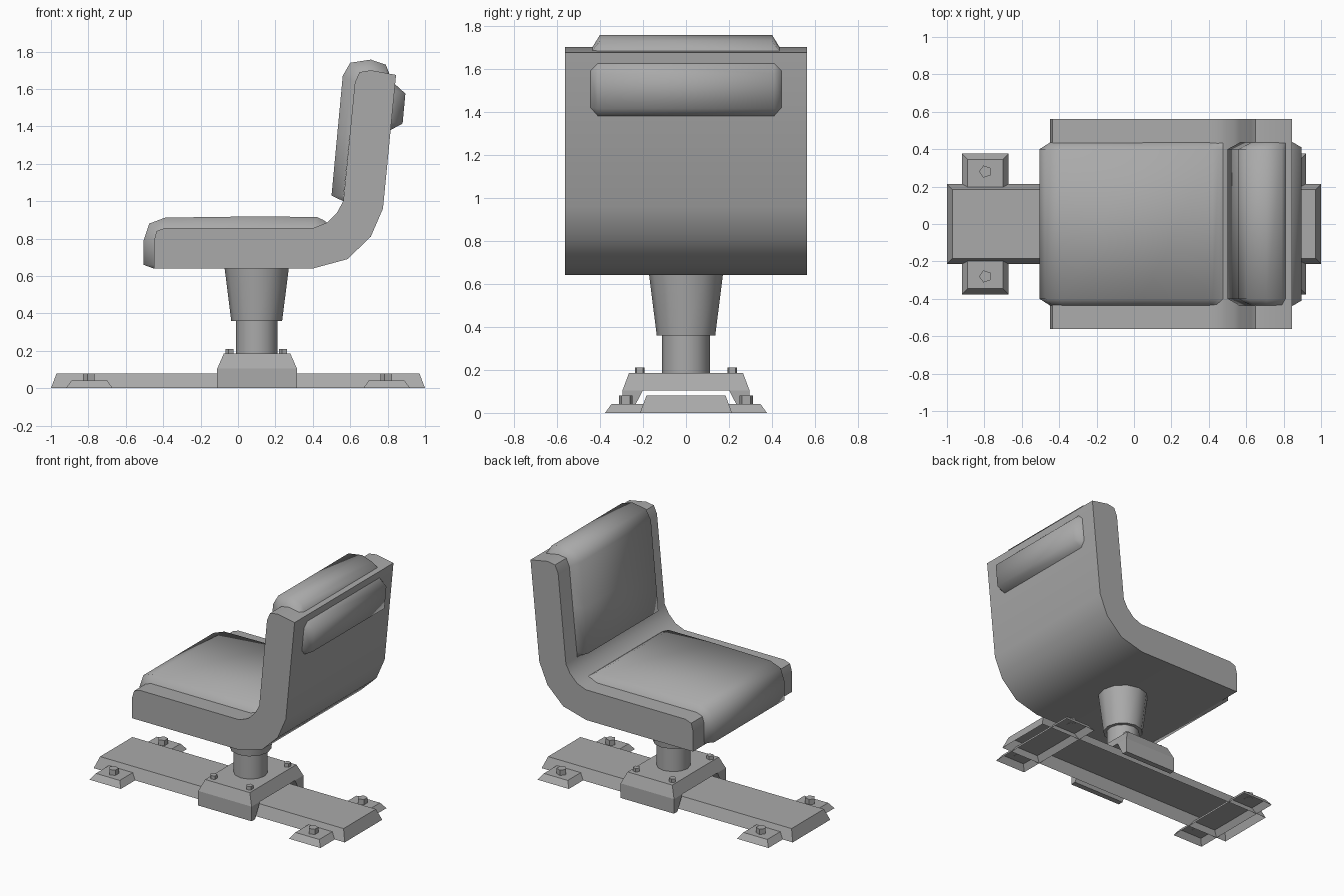
import bpy, bmesh, math

cube = bpy.data.objects.get("Cube")
if cube:
    bpy.data.objects.remove(cube, do_unlink=True)

grey = bpy.data.materials.new("grey")
grey.use_nodes = True
COLOUR = (0.4, 0.4, 0.4, 1)
grey.diffuse_color = COLOUR
grey.node_tree.nodes["Principled BSDF"].inputs["Base Color"].default_value = COLOUR


def make(name, verts, faces, angle=None):
    mesh = bpy.data.meshes.new(name)
    mesh.from_pydata(verts, [], faces)
    bm = bmesh.new()
    bm.from_mesh(mesh)
    bmesh.ops.recalc_face_normals(bm, faces=bm.faces)
    bm.to_mesh(mesh)
    bm.free()
    mesh.materials.append(grey)
    obj = bpy.data.objects.new(name, mesh)
    bpy.context.collection.objects.link(obj)
    if angle:
        bpy.ops.object.select_all(action='DESELECT')
        obj.select_set(True)
        bpy.context.view_layer.objects.active = obj
        bpy.ops.object.shade_smooth_by_angle(angle=math.radians(angle))
    return obj


def extrude(name, profile, half, angle=None):
    """Side profile (x, z) extruded across the width."""
    n = len(profile)
    verts = [(x, y, z) for y in (-half, half) for x, z in profile]
    faces = [(i, (i + 1) % n, n + (i + 1) % n, n + i) for i in range(n)]
    faces += [tuple(range(n)), tuple(range(n, 2 * n))]
    return make(name, verts, faces, angle)


def pad(name, start, raised, base, end, outer, inner, end_half):
    """Padded strip: raised crown inset from the edges that sit on the shell."""
    rows = [[(start, end_half), (start, inner)]]
    rows += [[(b, outer), (r, inner)] for r, b in zip(raised, base)]
    rows += [[(end, end_half), (end, inner)]]
    verts = []
    for edge, crown in rows:
        for (p, half), side in ((edge, -1), (crown, -1), (crown, 1), (edge, 1)):
            verts.append((p[0], side * half, p[1]))
    faces = [(4 * r + c, 4 * r + c + 1, 4 * r + c + 5, 4 * r + c + 4)
             for r in range(len(rows) - 1) for c in range(3)]
    obj = make(name, verts, faces, 80)
    bm = bmesh.new()
    bm.from_mesh(obj.data)
    bmesh.ops.remove_doubles(bm, verts=bm.verts, dist=0.0005)
    bm.to_mesh(obj.data)
    bm.free()
    return obj


def tapered_box(name, cx, hx, hy, z0, z1, inset):
    """Open-bottomed plate with sloping sides."""
    verts = [(cx + sx * (hx - d), sy * (hy - d), z) for z, d in ((z0, 0), (z1, inset))
             for sx, sy in ((-1, -1), (1, -1), (1, 1), (-1, 1))]
    faces = [(i, (i + 1) % 4, 4 + (i + 1) % 4, 4 + i) for i in range(4)] + [(4, 5, 6, 7)]
    return make(name, verts, faces)


def frustum(name, x, y, z0, z1, r0, r1, sides, turn=0.0, angle=None):
    verts = [(x + r * math.cos(turn + math.tau * i / sides),
              y + r * math.sin(turn + math.tau * i / sides), z)
             for z, r in ((z0, r0), (z1, r1)) for i in range(sides)]
    faces = [(i, (i + 1) % sides, sides + (i + 1) % sides, sides + i) for i in range(sides)]
    faces += [tuple(range(sides)), tuple(range(sides, 2 * sides))]
    return make(name, verts, faces, angle)


# Seat shell
extrude("seat_shell", [
    (-.45, .64), (.40, .64), (.585, .69), (.71, .81), (.775, .96), (.845, 1.675),
    (.71, 1.70), (.65, 1.69), (.625, 1.635), (.563, 1.0), (.53, .94), (.475, .885),
    (.405, .857), (-.39, .857), (-.435, .84), (-.45, .787)], .5625, 35)

# Cushions
pad("seat_cushion", (-.45, .64),
    [(-.505, .66), (-.505, .79), (-.475, .88), (-.39, .912), (.05, .918), (.42, .916), (.455, .90)],
    [(-.45, .66), (-.45, .785), (-.435, .838), (-.39, .856), (.05, .856), (.405, .856), (.44, .868)],
    (.478, .885), .435, .40, .435)
pad("back_cushion", (.563, 1.0),
    [(.50, 1.03), (.53, 1.35), (.56, 1.67), (.60, 1.74), (.71, 1.757), (.79, 1.73)],
    [(.565, 1.03), (.597, 1.35), (.626, 1.635), (.65, 1.689), (.71, 1.70), (.79, 1.684)],
    (.81, 1.68), .435, .40, .435)
pad("rear_pad", (.84, 1.625),
    [(.895, 1.575), (.88, 1.415)], [(.835, 1.59), (.819, 1.42)],
    (.815, 1.38), .445, .41, .41)

# Pedestal
frustum("pedestal_column", .1, 0, .18, .37, .112, .112, 12, 0, 40)
frustum("pedestal_cone", .1, 0, .36, .645, .136, .172, 12, 0, 40)

# Bridge bracket: arch section across the width, with a chamfered top
arch = [(-.295, 0), (-.295, .105), (-.265, .185), (.265, .185), (.295, .105),
        (.295, 0), (.255, 0), (.20, .105), (-.20, .105), (-.255, 0)]
verts = [(.102 + s * (.178 if z > .15 else .213), y, z) for s in (-1, 1) for y, z in arch]
n = len(arch)
faces = [(i, (i + 1) % n, n + (i + 1) % n, n + i) for i in range(n)]
for o in (0, n):
    faces += [(o, o + 1, o + 8, o + 9), (o + 4, o + 5, o + 6, o + 7),
              (o + 1, o + 2, o + 3, o + 4, o + 7, o + 8)]
make("bridge_bracket", verts, faces)

# Floor rail, cross feet and bolts
tapered_box("floor_rail", 0, 1.0, .214, 0, .08, .03)
for end, sx in (("right", -1), ("left", 1)):
    tapered_box(end + "_foot", sx * .795, .125, .376, 0, .042, .03)
    for place, sy in (("front", -1), ("back", 1)):
        frustum(f"{end}_{place}_foot_bolt", sx * .795, sy * .28, .04, .08, .034, .034, 5, math.pi)
        frustum(f"{end}_{place}_bracket_bolt", .1 + sx * .143, sy * .215, .18, .21, .024, .024, 5, math.pi)
